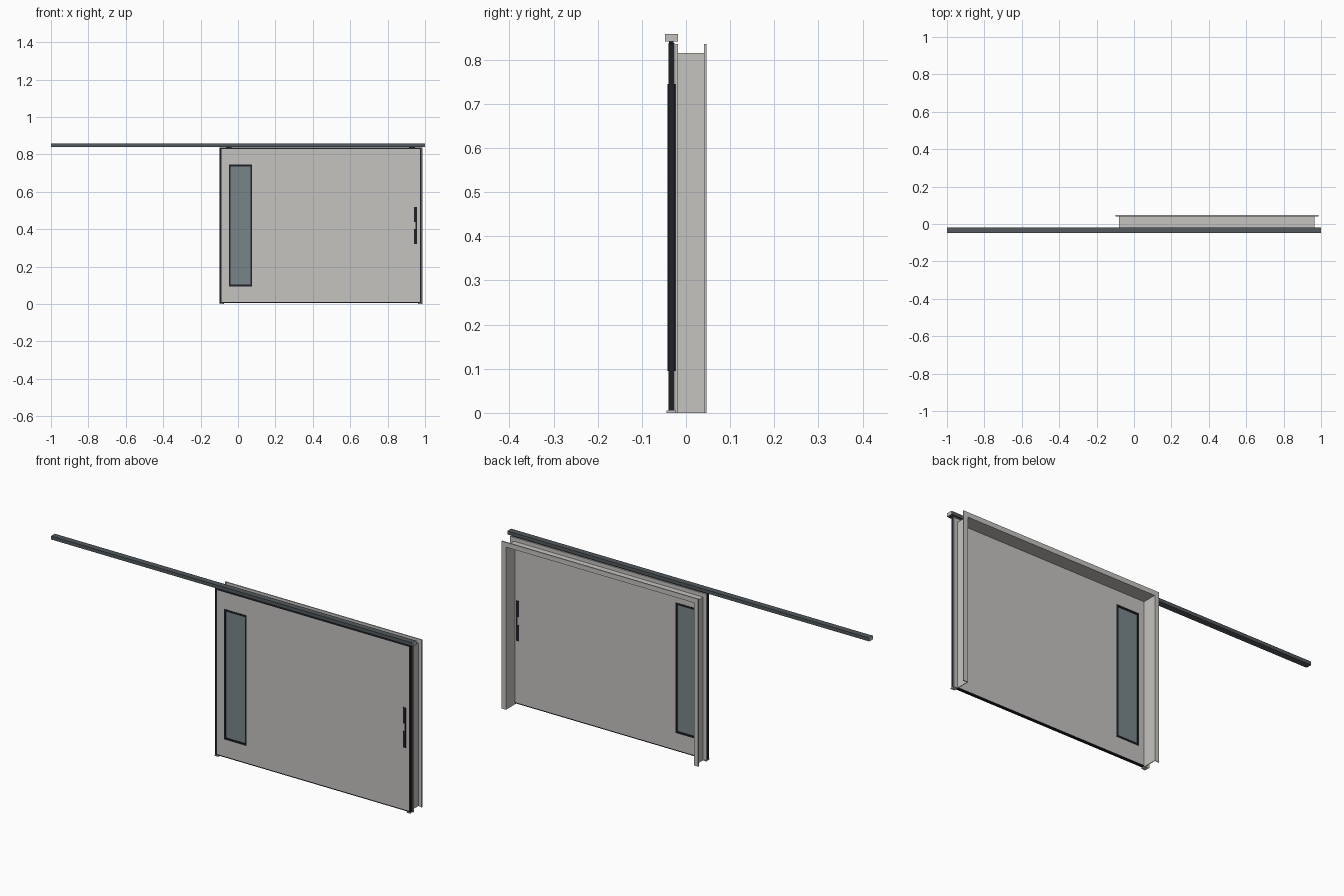
import bpy

old = bpy.data.objects.get("Cube")
if old:
    bpy.data.objects.remove(old, do_unlink=True)


def material(name, rgb):
    m = bpy.data.materials.new(name)
    m.use_nodes = True
    m.diffuse_color = (*rgb, 1)
    m.node_tree.nodes["Principled BSDF"].inputs["Base Color"].default_value = (*rgb, 1)
    return m


grey = material("light grey steel", (0.56, 0.55, 0.53))
rail_grey = material("dark rail grey", (0.085, 0.1, 0.11))
black = material("black rubber", (0.014, 0.014, 0.022))
glass = material("tinted glass", (0.19, 0.235, 0.25))


def mesh(name, verts, faces, mat):
    me = bpy.data.meshes.new(name)
    me.from_pydata(verts, [], faces)
    me.materials.append(mat)
    ob = bpy.data.objects.new(name, me)
    bpy.context.collection.objects.link(ob)
    return ob


def box(name, x, y, z, mat):
    verts = [(a, b, c) for a in x for b in y for c in z]
    faces = [(0, 1, 3, 2), (4, 6, 7, 5), (0, 4, 5, 1),
             (2, 3, 7, 6), (0, 2, 6, 4), (1, 5, 7, 3)]
    return mesh(name, verts, faces, mat)


def border(name, x, y, z, w, mat):
    """Four bars around a rectangle; w is the width of each bar."""
    for side, a, b in (("right", x[0], x[0] + w), ("left", x[1] - w, x[1])):
        box(f"{name}_{side}", (a, b), y, z, mat)
    inner = (x[0] + w, x[1] - w)
    for side, a, b in (("bottom", z[0], z[0] + w), ("top", z[1] - w, z[1])):
        box(f"{name}_{side}", inner, y, (a, b), mat)


# Door leaf: four panels leave an opening for the window
DX, DY, DZ = (-0.098, 0.982), (-0.040, -0.026), (0.005, 0.838)
WX, WZ = (-0.049, 0.076), (0.095, 0.745)
px, pz = (DX[0] + 0.009, DX[1] - 0.009), (DZ[0] + 0.005, DZ[1] - 0.009)
box("door_panel_main", (WX[1], px[1]), DY, pz, grey)
box("door_panel_edge", (px[0], WX[0]), DY, pz, grey)
box("door_panel_above_window", WX, DY, (WZ[1], pz[1]), grey)
box("door_panel_below_window", WX, DY, (pz[0], WZ[0]), grey)

# Dark edging around the leaf
for side, x in (("right", (DX[0], px[0])), ("left", (px[1], DX[1]))):
    box(f"door_edge_{side}", x, DY, DZ, black)
box("door_edge_top", px, DY, (pz[1], DZ[1]), black)
box("door_bottom_seal", px, DY, (DZ[0], pz[0]), black)

# Window
border("window_frame", WX, (DY[0] - 0.002, DY[1] + 0.002), WZ, 0.009, black)
box("window_glass", (WX[0] + 0.009, WX[1] - 0.009), (DY[0] + 0.002, DY[1] - 0.002),
    (WZ[0] + 0.009, WZ[1] - 0.009), glass)

# Pull handles on both faces: two grips and a slim joining bar
for side, y in (("front", (DY[0] - 0.002, DY[0])), ("back", (DY[1], DY[1] + 0.002))):
    box(f"handle_bar_{side}", (0.949, 0.956), y, (0.32, 0.52), black)
    for part, z in (("lower", (0.32, 0.40)), ("upper", (0.44, 0.52))):
        box(f"handle_grip_{part}_{side}", (0.940, 0.949), y, z, black)

# Sliding rail with light end caps, hangers and floor guides
box("rail", (-0.998, 0.998), (-0.048, -0.018), (0.841, 0.858), rail_grey)
for side, x in (("right", (-1, -0.998)), ("left", (0.998, 1))):
    box(f"rail_end_cap_{side}", x, (-0.048, -0.018), (0.841, 0.858), grey)
for side, x in (("right", -0.05), ("left", 0.93)):
    box(f"hanger_{side}", (x - 0.015, x + 0.015), (-0.038, -0.028), (0.838, 0.842), black)
for side, x in (("right", -0.088), ("left", 0.972)):
    box(f"floor_guide_{side}", (x - 0.01, x + 0.01), (-0.044, -0.020), (0, 0.005), grey)

# Channel-shaped frame: a folded sheet profile (outward, y) swept up, across and down
T, F = 0.003, 0.024
profile = [(0, -0.024), (F, -0.024), (F, -0.018), (F - T, -0.018), (F - T, -0.024 + T),
           (T, -0.024 + T), (T, 0.047 - T), (F - T, 0.047 - T), (F - T, 0.041),
           (F, 0.041), (F, 0.047), (0, 0.047)]
x0, x1, top = -0.076, 0.962, 0.812
verts = []
for sx, foot in ((-1, True), (-1, False), (1, False), (1, True)):
    for o, y in profile:
        verts.append(((x0 if sx < 0 else x1) + sx * o, y, 0 if foot else top + o))
n = len(profile)
faces = [(r * n + i, r * n + (i + 1) % n, (r + 1) * n + (i + 1) % n, (r + 1) * n + i)
         for r in range(3) for i in range(n)]
faces += [tuple(reversed(range(n))), tuple(range(3 * n, 4 * n))]
mesh("door_frame", verts, faces, grey)

# Make all face normals consistent
import bmesh
for ob in bpy.context.collection.objects:
    if ob.type == "MESH":
        bm = bmesh.new()
        bm.from_mesh(ob.data)
        bmesh.ops.recalc_face_normals(bm, faces=bm.faces)
        bm.to_mesh(ob.data)
        bm.free()
